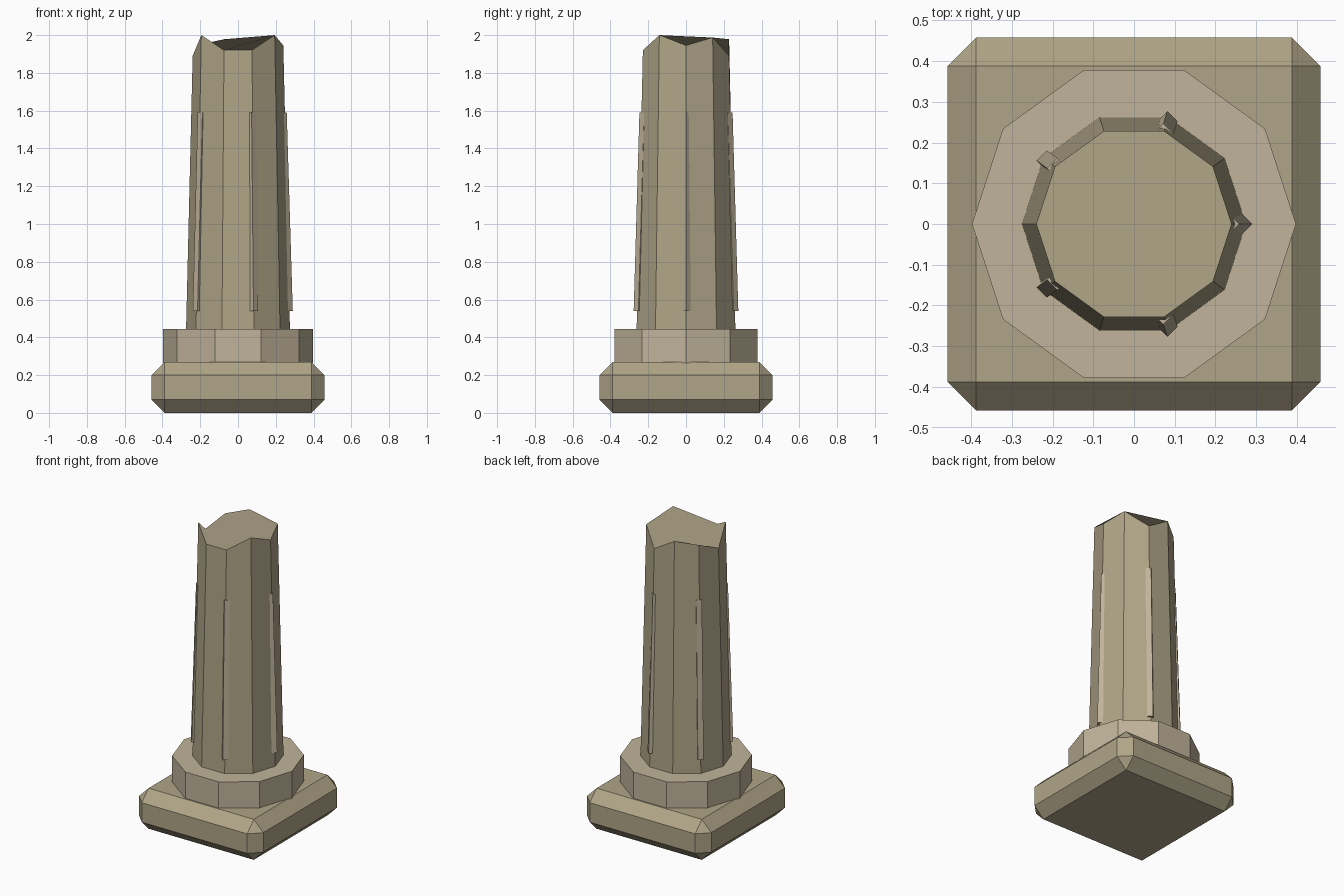
import bpy
from math import cos, sin, radians

if "Cube" in bpy.data.objects:
    bpy.data.objects.remove(bpy.data.objects["Cube"])


def material(name, rgb):
    m = bpy.data.materials.new(name)
    m.diffuse_color = (*rgb, 1)
    m.use_nodes = True
    m.node_tree.nodes["Principled BSDF"].inputs["Base Color"].default_value = m.diffuse_color
    return m


stone = material("stone", (0.43, 0.375, 0.245))
pale_stone = material("pale_stone", (0.53, 0.455, 0.325))


def ring(n, r, heights, centre=(0, 0)):
    return [(centre[0] + r * cos(radians(360 * i / n)),
             centre[1] + r * sin(radians(360 * i / n)), z)
            for i, z in enumerate(heights)]


def prism(name, lower, upper, mat):
    """Closed flat-faced solid between two rings of equal count."""
    n = len(lower)
    faces = [tuple(reversed(range(n))), tuple(range(n, 2 * n))]
    faces += [(i, (i + 1) % n, n + (i + 1) % n, n + i) for i in range(n)]
    me = bpy.data.meshes.new(name)
    me.from_pydata(lower + upper, [], faces)
    me.materials.append(mat)
    ob = bpy.data.objects.new(name, me)
    bpy.context.collection.objects.link(ob)
    return ob


# square plinth with chamfered edges
bpy.ops.mesh.primitive_cube_add(size=1, location=(0, 0, 0.135))
plinth = bpy.context.object
plinth.name = "plinth"
plinth.scale = (0.916, 0.916, 0.27)
bpy.ops.object.transform_apply(location=False, rotation=False, scale=True)
plinth.data.materials.append(stone)
bevel = plinth.modifiers.new("chamfer", 'BEVEL')
bevel.width = 0.07
bevel.segments = 1

# ten-sided collar
prism("collar", ring(10, 0.398, [0.265] * 10), ring(10, 0.398, [0.445] * 10), pale_stone)

# tapered shaft with a jagged broken top
broken = [1.945, 1.987, 1.89, 1.978, 1.952, 1.89, 2.0, 1.92, 1.92, 2.0]
prism("shaft", ring(10, 0.275, [0.44] * 10), ring(10, 0.24, broken), stone)

# five slim ribs leaning with the shaft
for k in range(5):
    a = radians(72 * k)
    low = (0.265 * cos(a), 0.265 * sin(a))
    high = (0.233 * cos(a), 0.233 * sin(a))
    prism(f"rib_{k + 1}", ring(4, 0.025, [0.54] * 4, low),
          ring(4, 0.025, [1.59] * 4, high), pale_stone)
